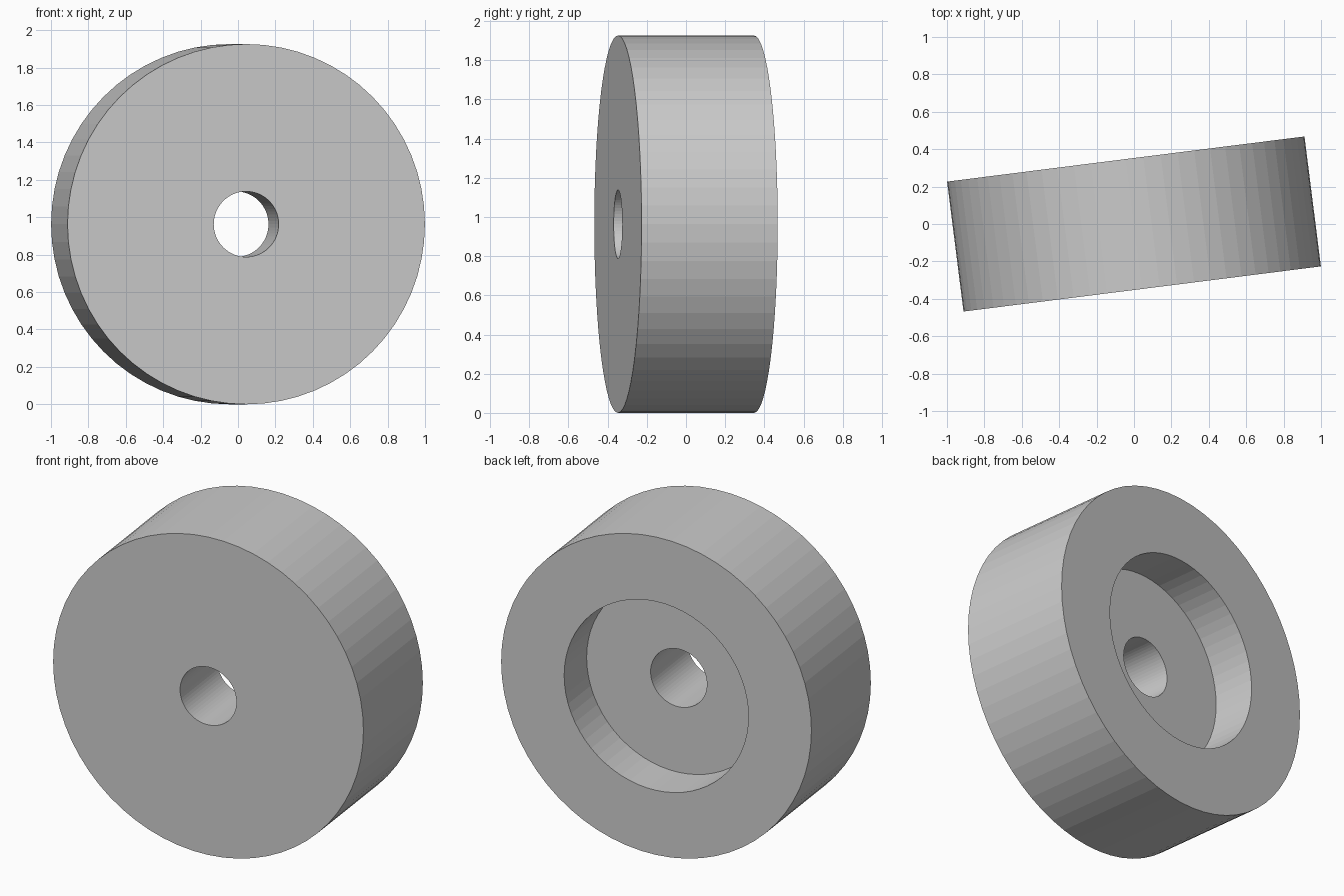
import bpy, bmesh, math
from mathutils import Matrix

if "Cube" in bpy.data.objects:
    bpy.data.objects.remove(bpy.data.objects["Cube"])

R, HALF = 0.963, 0.35          # outer radius, half thickness
BORE, RECESS, DEPTH = 0.175, 0.572, 0.265
SIDES = 64
TURN = math.radians(7.2)

# closed cross-section (radius, y): bore, front face, tread, back rim, recess
profile = [(BORE, -HALF), (R, -HALF), (R, HALF), (RECESS, HALF),
           (RECESS, HALF - DEPTH), (BORE, HALF - DEPTH)]

# wheel: sweep the section around the axle
bm = bmesh.new()
rings = []
for i in range(SIDES):
    a = 2 * math.pi * i / SIDES
    rings.append([bm.verts.new((r * math.cos(a), y, r * math.sin(a))) for r, y in profile])
n = len(profile)
for i in range(SIDES):
    p, q = rings[i], rings[(i + 1) % SIDES]
    for j in range(n):
        k = (j + 1) % n
        bm.faces.new((p[j], p[k], q[k], q[j]))
bmesh.ops.recalc_face_normals(bm, faces=bm.faces)

# slightly steered, standing on the ground
bm.transform(Matrix.Translation((0, 0, R)) @ Matrix.Rotation(TURN, 4, 'Z'))
mesh = bpy.data.meshes.new("wheel")
bm.to_mesh(mesh)
bm.free()
wheel = bpy.data.objects.new("wheel", mesh)
bpy.context.collection.objects.link(wheel)
